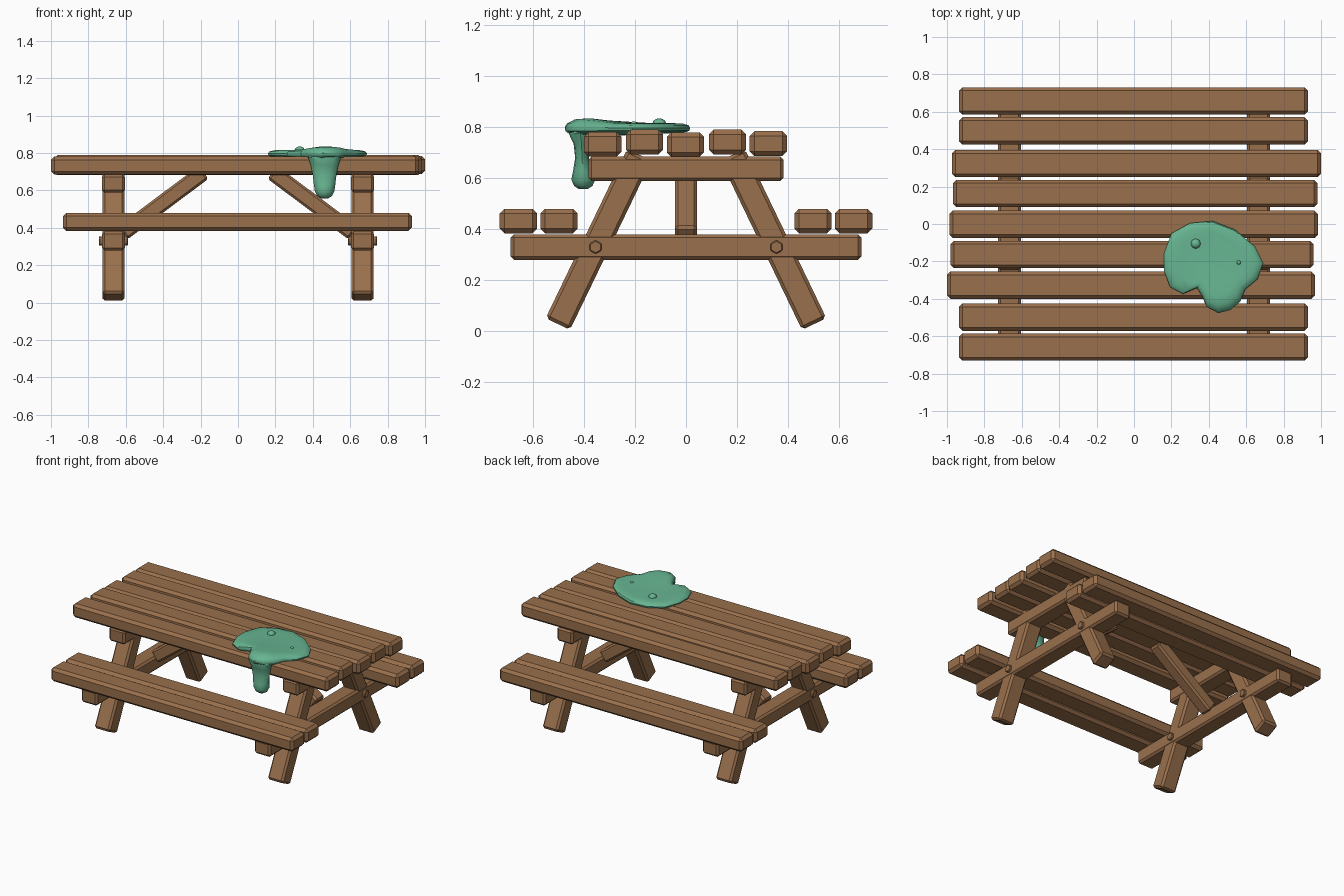
import bpy, bmesh, math
from mathutils import Matrix, Vector

if "Cube" in bpy.data.objects:
    bpy.data.objects.remove(bpy.data.objects["Cube"], do_unlink=True)


def make_material(name, rgb):
    mat = bpy.data.materials.new(name)
    mat.use_nodes = True
    mat.diffuse_color = (*rgb, 1)
    mat.node_tree.nodes["Principled BSDF"].inputs["Base Color"].default_value = (*rgb, 1)
    return mat


WOOD = make_material("brown wood", (0.32, 0.16, 0.072))
SLIME = make_material("green slime", (0.135, 0.46, 0.285))


def finish(bm, name, mat, smooth=False):
    bmesh.ops.recalc_face_normals(bm, faces=bm.faces)
    mesh = bpy.data.meshes.new(name)
    bm.to_mesh(mesh)
    bm.free()
    mesh.materials.append(mat)
    obj = bpy.data.objects.new(name, mesh)
    bpy.context.collection.objects.link(obj)
    if smooth:
        bpy.ops.object.select_all(action="DESELECT")
        obj.select_set(True)
        bpy.context.view_layer.objects.active = obj
        bpy.ops.object.shade_smooth_by_angle(angle=math.radians(40))
    return obj


def chamfer(bm, width):
    bmesh.ops.bevel(bm, geom=bm.edges[:], offset=width, segments=1, affect="EDGES")


def timber(name, centre, size, axis=None, angle=0, bevel=0.015):
    """Chamfered board, optionally turned about one axis."""
    bm = bmesh.new()
    bmesh.ops.create_cube(bm, size=1)
    bmesh.ops.scale(bm, vec=size, verts=bm.verts)
    chamfer(bm, bevel)
    turn = Matrix.Rotation(angle, 4, axis) if axis else Matrix()
    bm.transform(Matrix.Translation(centre) @ turn)
    return finish(bm, name, WOOD)


# Table top: five boards, slightly uneven in length and height
top_boards = [(-1.0, 0.967, -0.327, 0.733), (-0.98, 0.96, -0.163, 0.742),
              (-0.987, 0.983, -0.002, 0.732), (-0.967, 0.98, 0.163, 0.742),
              (-0.973, 1.0, 0.323, 0.736)]
for i, (x0, x1, y, z) in enumerate(top_boards):
    timber(f"top_board_{i + 1}", ((x0 + x1) / 2, y, z), (x1 - x0, 0.146, 0.097), bevel=0.018)

# Benches: two boards each side
for side, label in ((-1, "front"), (1, "back")):
    for y, place in ((0.498, "inner"), (0.658, "outer")):
        timber(f"{label}_bench_{place}_board", (-0.003, side * y, 0.432),
               (1.866, 0.146, 0.096), bevel=0.018)

# End frames: cross beams, splayed legs, bolts and diagonal braces
foot, head = Vector((0.503, 0.028)), Vector((0.183, 0.692))
run = head - foot
mid = (foot + head) / 2
lean = math.atan2(-run.x, run.y)
for sx, end in ((-1, "right"), (1, "left")):
    x = sx * 0.666
    timber(f"{end}_upper_beam", (x, 0, 0.637), (0.122, 0.766, 0.097), bevel=0.013)
    timber(f"{end}_lower_beam", (x, 0, 0.33), (0.122, 1.376, 0.1), bevel=0.013)
    for sy, label in ((-1, "front"), (1, "back")):
        timber(f"{label}_{end}_leg", (x, sy * mid.x, mid.y), (0.118, 0.106, run.length),
               "X", sy * lean, 0.013)
        bm = bmesh.new()
        bmesh.ops.create_cone(bm, cap_ends=True, segments=6, radius1=0.027,
                              radius2=0.027, depth=0.154)
        chamfer(bm, 0.004)
        bm.transform(Matrix.Translation((x, sy * 0.355, 0.33))
                     @ Matrix.Rotation(math.pi / 2, 4, "Y")
                     @ Matrix.Rotation(math.pi / 2, 4, "Z"))
        finish(bm, f"{label}_{end}_bolt", WOOD)
    timber(f"{end}_diagonal_brace", (sx * 0.4, 0, 0.535), (0.54, 0.088, 0.086),
           "Y", sx * math.radians(36.8), 0.012)


def bridge(bm, rings):
    for a, b in zip(rings, rings[1:]):
        for i in range(len(a)):
            j = (i + 1) % len(a)
            bm.faces.new((a[i], a[j], b[j], b[i]))


# Slime puddle: outline lofted through shrinking rings, swollen at the front lobe
outline = [(0.16, -0.16), (0.2, -0.05), (0.3, 0.005), (0.42, 0.016), (0.54, -0.03),
           (0.645, -0.12), (0.69, -0.21), (0.66, -0.295), (0.595, -0.35), (0.567, -0.417),
           (0.515, -0.46), (0.45, -0.476), (0.39, -0.444), (0.364, -0.385),
           (0.337, -0.342), (0.262, -0.374), (0.193, -0.337), (0.16, -0.25)]
middle = Vector((0.42, -0.19))


def swell(p):
    return math.exp(-((p.x - 0.47) ** 2 + (p.y + 0.38) ** 2) / 0.012)


bm = bmesh.new()
rings = []
for scale, z, lift in ((0.5, 0.775, -0.015), (0.93, 0.781, -0.015), (0.99, 0.788, -0.006),
                       (1.0, 0.798, 0.003), (0.97, 0.808, 0.012), (0.86, 0.815, 0.022),
                       (0.7, 0.816, 0.02), (0.4, 0.815, 0.02)):
    ring = []
    for point in outline:
        p = middle + (Vector(point) - middle) * scale
        ring.append(bm.verts.new((p.x, p.y, z + lift * swell(p))))
    rings.append(ring)
bridge(bm, rings)
bm.faces.new(rings[0])
bm.faces.new(rings[-1])
finish(bm, "slime_puddle", SLIME, True)

# Slime drip hanging over the table edge
bm = bmesh.new()
rings = []
for z, y, rx, ry in ((0.815, -0.405, 0.075, 0.045), (0.775, -0.415, 0.088, 0.045),
                     (0.735, -0.41, 0.074, 0.031), (0.68, -0.408, 0.063, 0.027),
                     (0.63, -0.405, 0.057, 0.038), (0.595, -0.403, 0.052, 0.047),
                     (0.57, -0.403, 0.04, 0.036), (0.558, -0.403, 0.02, 0.018)):
    turns = [math.tau * k / 12 for k in range(12)]
    rings.append([bm.verts.new((0.463 + rx * math.cos(t), y + ry * math.sin(t), z))
                  for t in turns])
bridge(bm, rings)
bm.faces.new(rings[0])
bm.faces.new(rings[-1])
finish(bm, "slime_drip", SLIME, True)

# Bubbles on the puddle
for name, x, y, r in (("large_bubble", 0.33, -0.105, 0.027), ("small_bubble", 0.56, -0.205, 0.012)):
    bm = bmesh.new()
    bmesh.ops.create_uvsphere(bm, u_segments=8, v_segments=6, radius=r)
    bm.transform(Matrix.Translation((x, y, 0.815)) @ Matrix.Diagonal((1, 1, 0.75, 1)))
    finish(bm, name, SLIME, True)
